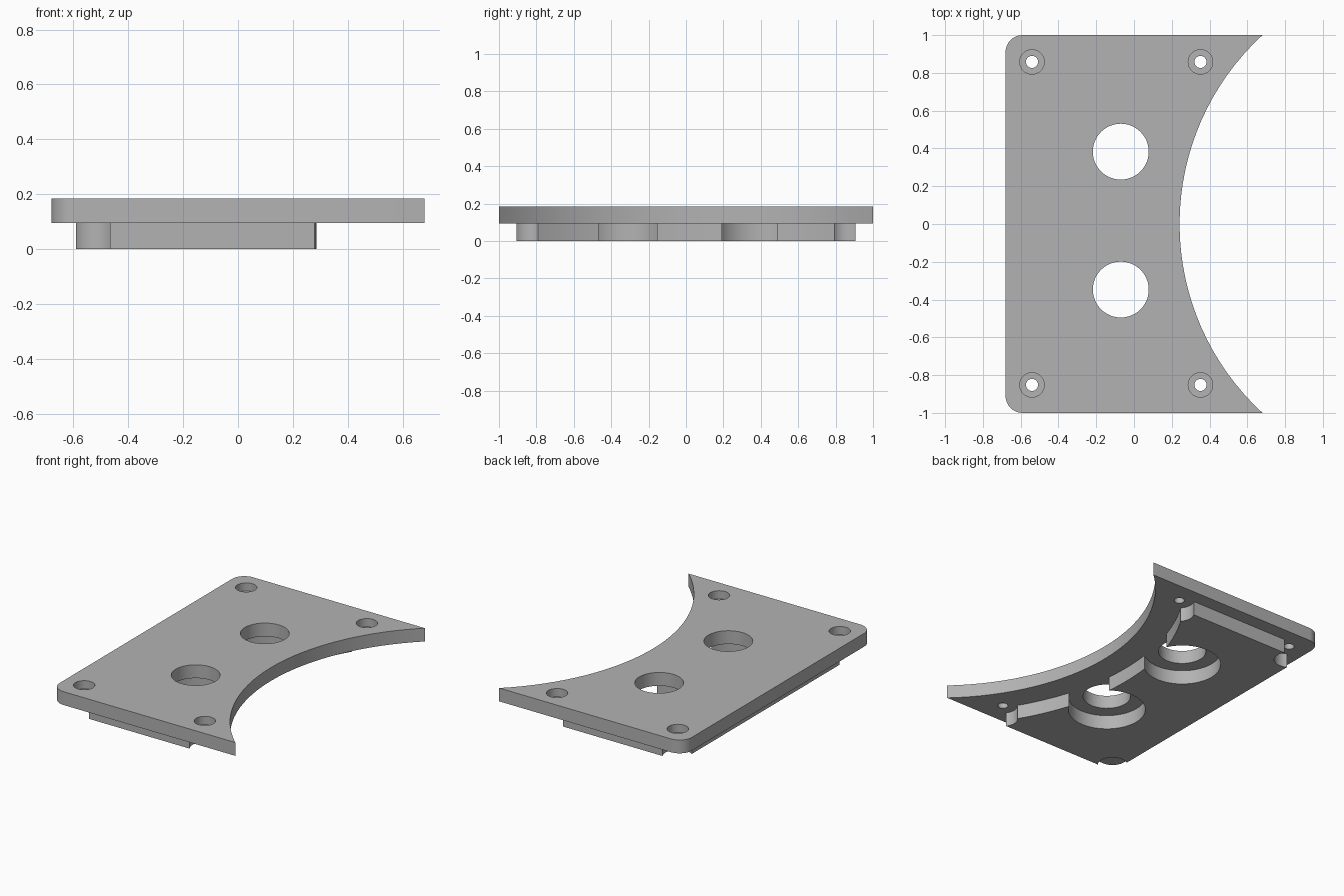
import bpy
import bmesh
from math import cos, sin, asin, pi, sqrt

PLATE_Z, TOP_Z = 0.095, 0.184
ARC_X = 1.6                      # centre of the large side cutout
HOLES = [(-0.07, 0.383), (-0.07, -0.347)]
SCREWS = [(x, y) for x in (-0.54, 0.352) for y in (0.858, -0.852)]

cube = bpy.data.objects.get("Cube")
if cube:
    bpy.data.objects.remove(cube, do_unlink=True)

grey = bpy.data.materials.new("plain grey")
grey.use_nodes = True
colour = (0.45, 0.45, 0.45, 1)
grey.diffuse_color = colour
grey.node_tree.nodes["Principled BSDF"].inputs["Base Color"].default_value = colour


def arc(cx, cy, r, start, end, steps):
    return [(cx + r * cos(start + (end - start) * i / steps),
             cy + r * sin(start + (end - start) * i / steps))
            for i in range(steps + 1)]


def prism(name, outline, z0, z1):
    """Extrude a counter-clockwise outline between two heights."""
    bm = bmesh.new()
    base = bm.faces.new([bm.verts.new((x, y, z0)) for x, y in outline])
    top = bmesh.ops.extrude_face_region(bm, geom=[base])["geom"]
    bmesh.ops.translate(bm, vec=(0, 0, z1 - z0),
                        verts=[v for v in top if isinstance(v, bmesh.types.BMVert)])
    bmesh.ops.recalc_face_normals(bm, faces=bm.faces)
    mesh = bpy.data.meshes.new(name)
    bm.to_mesh(mesh)
    bm.free()
    mesh.materials.append(grey)
    obj = bpy.data.objects.new(name, mesh)
    bpy.context.collection.objects.link(obj)
    return obj


def drill(target, centres, r, z0, z1, sides=48):
    """Cut round holes through the target."""
    for x, y in centres:
        cutter = prism("hole_cutter", arc(x, y, r, 0, 2 * pi, sides)[:-1], z0, z1)
        cutter.hide_render = True
        mod = target.modifiers.new("hole", 'BOOLEAN')
        mod.operation, mod.solver, mod.object = 'DIFFERENCE', 'EXACT', cutter
        bpy.context.view_layer.objects.active = target
        bpy.ops.object.modifier_apply(modifier=mod.name)
        bpy.data.objects.remove(cutter, do_unlink=True)


def concave_side(r, half):
    """Cutout edge running from -y to +y."""
    a = asin(half / r)
    return arc(ARC_X, 0, r, pi + a, pi - a, 32)


# Top plate: rounded corners on one side, large concave edge on the other
radius = sqrt((ARC_X - 0.68) ** 2 + 1)
corner = 0.09
outline = concave_side(radius, 1)
outline += arc(-0.68 + corner, 1 - corner, corner, pi / 2, pi, 10)
outline += arc(-0.68 + corner, -1 + corner, corner, pi, 1.5 * pi, 10)
plate = prism("top_plate", outline, PLATE_Z, TOP_Z)
drill(plate, HOLES, 0.148, -0.1, 0.4)
drill(plate, SCREWS, 0.032, -0.1, 0.4, 32)
drill(plate, SCREWS, 0.065, 0.13, 0.4, 32)

# Lower block: notched around the screws, wide recesses around the holes
outline = concave_side(1.535, 0.907) + [(-0.59, 0.907), (-0.59, -0.907)]
block = prism("lower_block", outline, 0, PLATE_Z)
drill(block, SCREWS, 0.092, -0.1, 0.4)
drill(block, HOLES, 0.24, -0.1, 0.4)

for obj in (plate, block):
    bpy.ops.object.select_all(action='DESELECT')
    obj.select_set(True)
    bpy.context.view_layer.objects.active = obj
    bpy.ops.object.shade_smooth_by_angle(angle=0.5)
